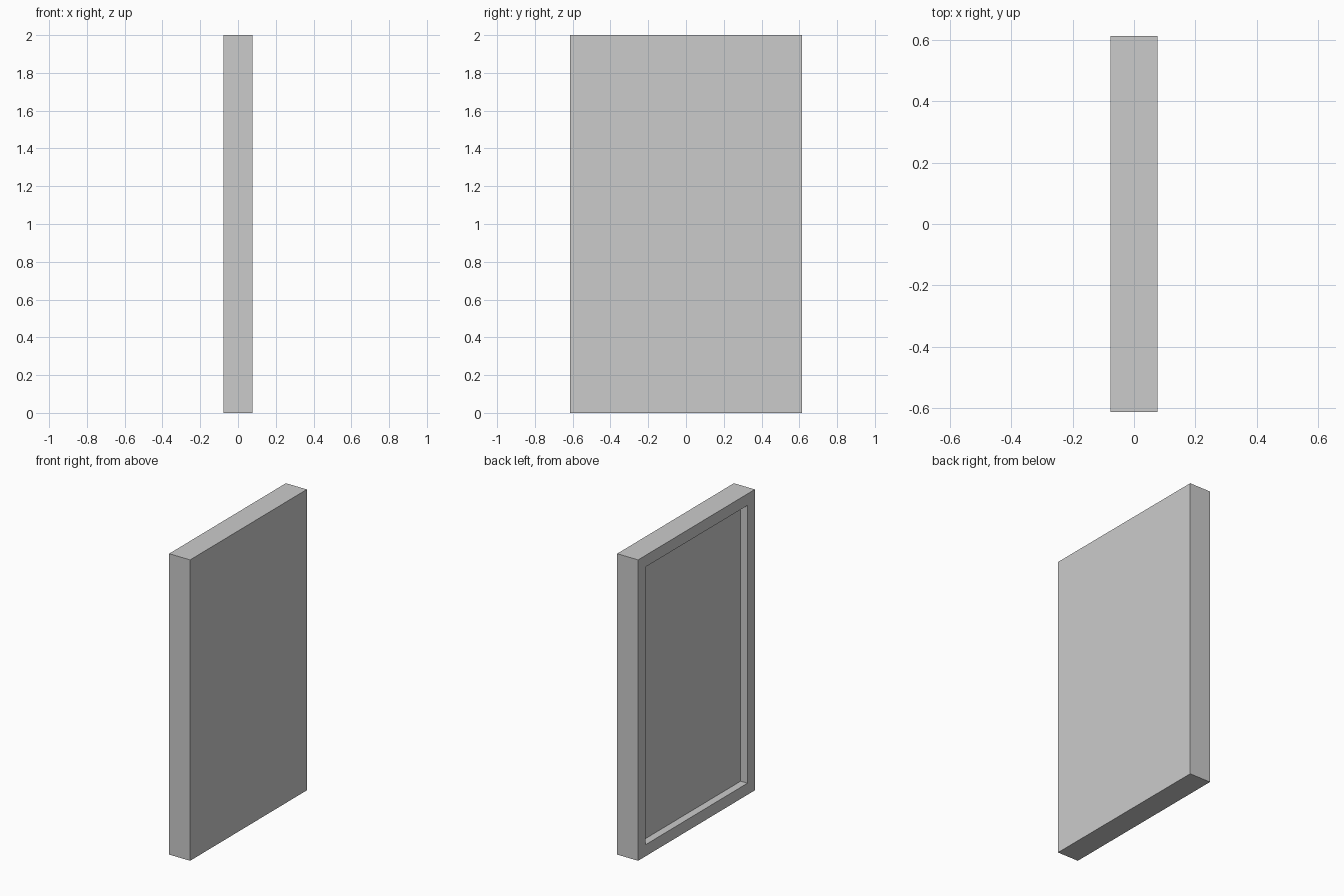
import bpy, bmesh
from mathutils import Matrix, Vector

if "Cube" in bpy.data.objects:
    bpy.data.objects.remove(bpy.data.objects["Cube"])

DEPTH, WIDTH, HEIGHT = 0.154, 1.226, 2.0
BORDER, RECESS = 0.077, 0.05

# Slab standing on the ground
bm = bmesh.new()
bmesh.ops.create_cube(bm, size=1.0, matrix=Matrix.Translation((0, 0, HEIGHT / 2))
                      @ Matrix.Diagonal((DEPTH, WIDTH, HEIGHT, 1)))

# Recessed panel with a raised border on the left (-x) side
bm.normal_update()
face = min(bm.faces, key=lambda f: f.calc_center_median().x)
bmesh.ops.inset_region(bm, faces=[face], thickness=BORDER, use_even_offset=True)
panel = bmesh.ops.extrude_discrete_faces(bm, faces=[face])["faces"][0]
bmesh.ops.translate(bm, vec=Vector((RECESS, 0, 0)), verts=panel.verts)
bmesh.ops.recalc_face_normals(bm, faces=bm.faces)

mesh = bpy.data.meshes.new("framed_panel")
bm.to_mesh(mesh)
bm.free()
bpy.context.collection.objects.link(bpy.data.objects.new("framed_panel", mesh))
